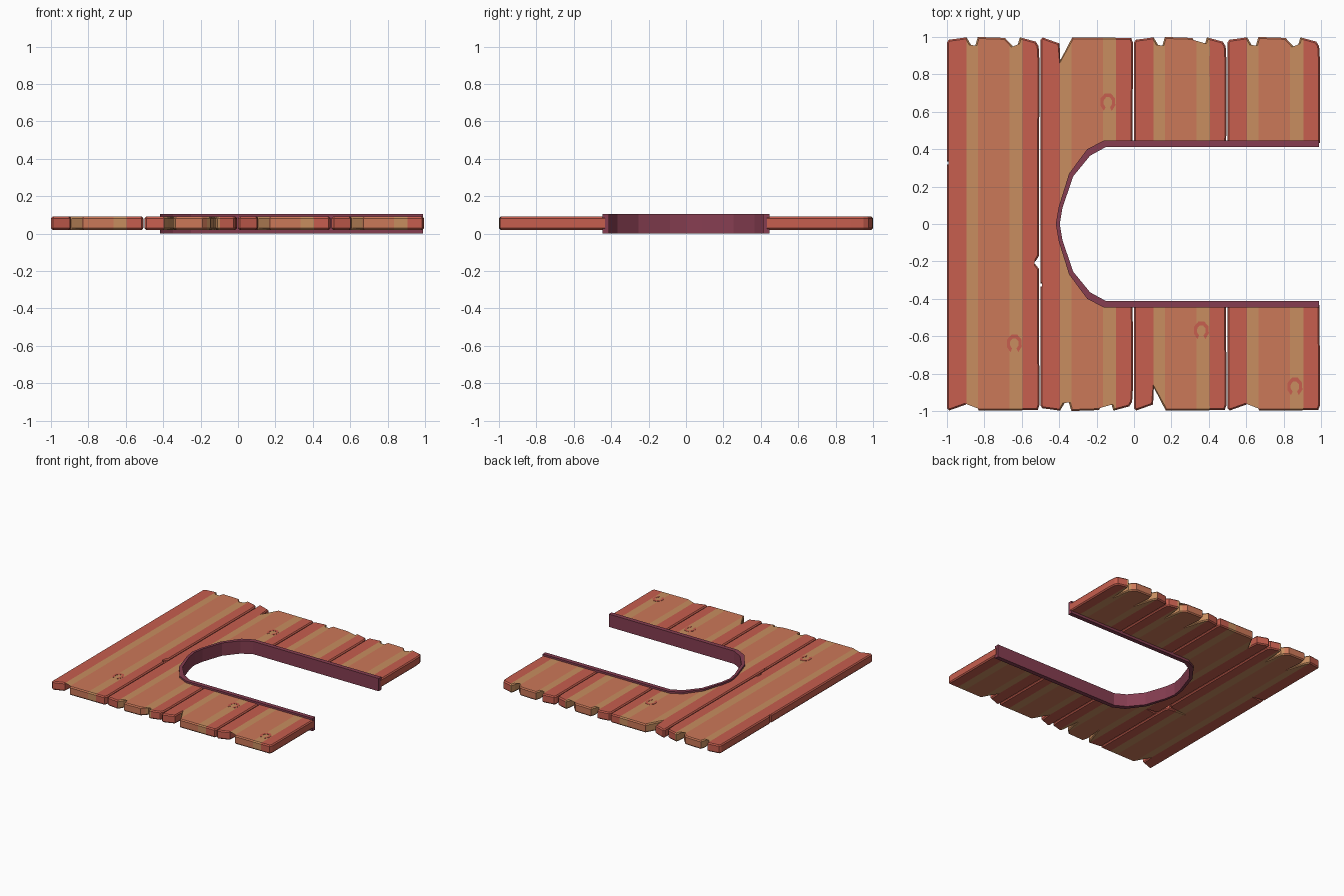
import bpy, bmesh, math
from mathutils import Vector

if "Cube" in bpy.data.objects:
    bpy.data.objects.remove(bpy.data.objects["Cube"])


def mat(name, col):
    m = bpy.data.materials.new(name)
    m.diffuse_color = (*col, 1)
    m.use_nodes = True
    m.node_tree.nodes["Principled BSDF"].inputs["Base Color"].default_value = m.diffuse_color
    return m


RED = mat("red wood", (0.57, 0.112, 0.077))
ORANGE = mat("orange wood", (0.60, 0.188, 0.098))
TAN = mat("tan wood", (0.578, 0.27, 0.115))
PLUM = mat("plum rim", (0.24, 0.048, 0.083))


def add_object(name, bm, mats):
    bmesh.ops.recalc_face_normals(bm, faces=bm.faces)
    me = bpy.data.meshes.new(name)
    bm.to_mesh(me)
    bm.free()
    for m in mats:
        me.materials.append(m)
    ob = bpy.data.objects.new(name, me)
    bpy.context.collection.objects.link(ob)
    return ob


def inset(pts, d):
    """Move a counter-clockwise outline inwards, with limited mitres."""
    out = []
    for i, p in enumerate(pts):
        p = Vector(p)
        e1 = (p - Vector(pts[i - 1])).normalized()
        e2 = (Vector(pts[(i + 1) % len(pts)]) - p).normalized()
        n1, n2 = Vector((-e1.y, e1.x)), Vector((-e2.y, e2.x))
        m = (n1 + n2) / max(0.2, 1 + n1.dot(n2)) * d
        if m.length > 2 * d:
            m = m.normalized() * 2 * d
        out.append(p + m)
    return out


def prism(rings):
    """Closed solid through stacked rings of (outline, z)."""
    bm = bmesh.new()
    vs = [[bm.verts.new((p[0], p[1], z)) for p in o] for o, z in rings]
    n = len(vs[0])
    bm.faces.new(vs[0][::-1])
    bm.faces.new(vs[-1])
    for a, b in zip(vs, vs[1:]):
        for i in range(n):
            j = (i + 1) % n
            bm.faces.new((a[i], a[j], b[j], b[i]))
    return bm


# Ragged plank outline, counter-clockwise, x measured from its left edge
PLANK = [(0, -.985), (.012, -.997), (.102, -.965), (.106, -.875), (.17, -.998),
         (.485, -.995), (.494, -.97), (.492, -.24), (.472, -.215), (.31, -.206),
         (.475, -.197), (.492, -.17), (.494, .88), (.49, .95), (.475, .975),
         (.39, .998), (.38, .965), (.373, .80), (.352, .95), (.31, .995),
         (.165, 1), (.152, .955), (.175, .79), (.127, .96), (.105, .998),
         (.01, .985), (0, .97), (0, .335), (.1, .325), (0, .317)]
STRIPES = [.105, .165, .335, .405]
BANDS = [0, 2, 1, 2, 0]

# U-shaped slot: outer and inner lines of the rim
OUT_HALF = [(.99, .447), (-.16, .447), (-.25, .40), (-.347, .27), (-.403, .09)]
IN_HALF = [(.99, .412), (-.15, .412), (-.235, .365), (-.325, .255), (-.383, .085)]


def full(half, apex):
    return half + [(apex, 0)] + [(x, -y) for x, y in reversed(half)]


outer, inner = full(OUT_HALF, -.418), full(IN_HALF, -.397)


def slot_cutter():
    o = [(1.3 if x > .9 else x + .012, y * .97) for x, y in outer]
    cut = add_object("slot_cutter", prism([(o, -.5), (o, .5)]), [])
    cut.hide_render = True
    return cut


cutter = slot_cutter()

# Planks: the second one is flipped end for end
for k in range(4):
    x0 = -1 + k * .5
    o = [(x0 + x, y) for x, y in PLANK]
    if k == 1:
        o = [(x, -y) for x, y in reversed(o)]
    small = inset(o, .008)
    bm = prism([(small, .02), (o, .029), (o, .081), (small, .09)])
    bmesh.ops.triangulate(bm, faces=bm.faces)
    ob = add_object(f"plank_{k + 1}", bm, [RED, ORANGE, TAN])
    if k:
        mod = ob.modifiers.new("slot", 'BOOLEAN')
        mod.operation, mod.solver, mod.object = 'DIFFERENCE', 'EXACT', cutter
        bpy.context.view_layer.objects.active = ob
        bpy.ops.object.modifier_apply(modifier="slot")
    # Lengthwise colour stripes
    bm = bmesh.new()
    bm.from_mesh(ob.data)
    bmesh.ops.triangulate(bm, faces=bm.faces)
    for s in STRIPES:
        bmesh.ops.bisect_plane(bm, geom=bm.verts[:] + bm.edges[:] + bm.faces[:],
                               plane_co=(x0 + s, 0, 0), plane_no=(1, 0, 0))
    for f in bm.faces:
        u = f.calc_center_median().x - x0
        f.material_index = BANDS[sum(u > s for s in STRIPES)]
        f.smooth = False
    bm.to_mesh(ob.data)
    bm.free()

bpy.data.objects.remove(cutter)

# Rim lining the slot
line = outer + inner[::-1]
bm = bmesh.new()
n = len(outer)
lo_o, hi_o, lo_i, hi_i = [[bm.verts.new((x, y, z)) for x, y in path]
                          for path in (outer, inner) for z in (0, .105)]
for i in range(n - 1):
    for a, b in ((lo_o, hi_o), (hi_o, hi_i), (hi_i, lo_i), (lo_i, lo_o)):
        bm.faces.new((a[i], a[i + 1], b[i + 1], b[i]))
for i in (0, n - 1):
    bm.faces.new((lo_o[i], hi_o[i], hi_i[i], lo_i[i]))
add_object("slot_rim", bm, [PLUM])

# Knots: thin broken rings on the plank tops
for k, (cx, cy) in enumerate([(-.64, -.64), (-.14, .65), (.36, -.57), (.86, -.87)]):
    bm = bmesh.new()
    ring = []
    for i in range(8):
        a = math.radians(-60 + i * 300 / 7)
        c, s = math.cos(a), math.sin(a)
        ring.append([bm.verts.new((cx + r * c, cy + r * 1.25 * s, z))
                     for r, z in ((.042, .088), (.042, .092), (.024, .092), (.024, .088))])
    for a, b in zip(ring, ring[1:]):
        for j in range(4):
            bm.faces.new((a[j], b[j], b[(j + 1) % 4], a[(j + 1) % 4]))
    bm.faces.new(ring[0])
    bm.faces.new(ring[-1])
    add_object(f"knot_{k + 1}", bm, [RED])
